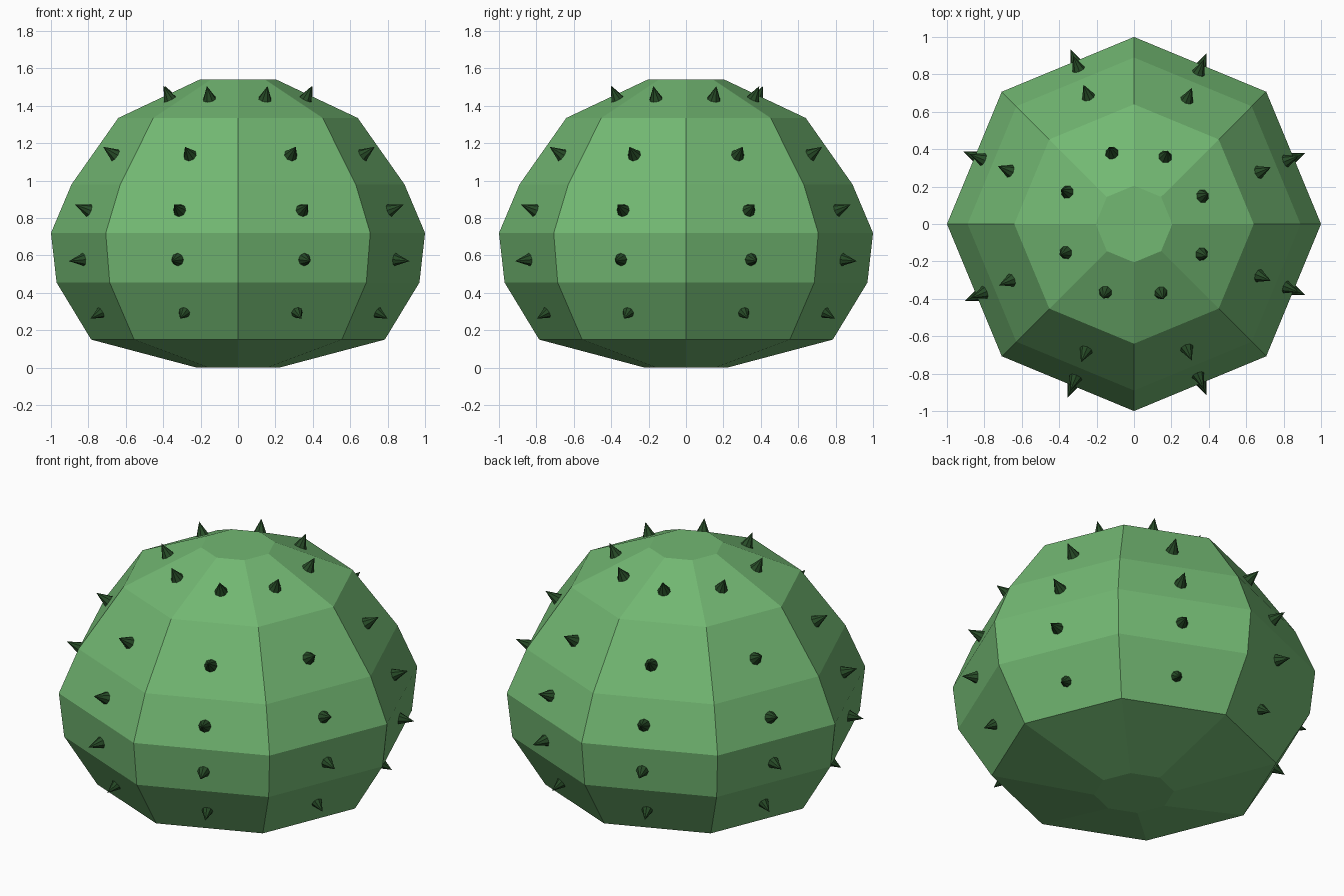
import bpy, bmesh, math
from mathutils import Vector, Matrix

if "Cube" in bpy.data.objects:
    bpy.data.objects.remove(bpy.data.objects["Cube"])

SIDES = 8
STEP = math.tau / SIDES
COS_HALF = math.cos(STEP / 2)

# Body profile: (corner radius, height)
PROFILE = [(0.22, 0.0), (0.785, 0.15), (0.97, 0.455), (1.0, 0.72),
           (0.89, 0.98), (0.64, 1.335), (0.205, 1.54)]


def make_object(name, bm, color):
    mesh = bpy.data.meshes.new(name)
    bm.to_mesh(mesh)
    bm.free()
    mat = bpy.data.materials.new(name + "_green")
    mat.diffuse_color = (*color, 1)
    mat.use_nodes = True
    mat.node_tree.nodes["Principled BSDF"].inputs["Base Color"].default_value = mat.diffuse_color
    mesh.materials.append(mat)
    obj = bpy.data.objects.new(name, mesh)
    bpy.context.collection.objects.link(obj)
    return obj


# Faceted eight-sided cactus body
bm = bmesh.new()
rings = [[bm.verts.new((r * math.cos(i * STEP), r * math.sin(i * STEP), z))
          for i in range(SIDES)] for r, z in PROFILE]
for low, high in zip(rings, rings[1:]):
    for i in range(SIDES):
        j = (i + 1) % SIDES
        bm.faces.new((low[i], low[j], high[j], high[i]))
bm.faces.new(rings[-1])
bm.faces.new(rings[0][::-1])
make_object("cactus_body", bm, (0.17, 0.48, 0.17))

# Spines: one on every facet, standing along the facet normal
SHIFT = [0, -0.6, -2.8, -0.6, 2.1, 1.7, 0.5, 0]
TOP_SHIFT = [-0.4, -2.5, -5.2, -3.1, 0.2, -0.2, -1.1, -1.5]
# rows: profile segment, height, base radius, length, sideways shift in degrees
ROWS = [(1, 0.295, 0.034, 0.075, SHIFT), (2, 0.578, 0.037, 0.09, SHIFT),
        (3, 0.84, 0.038, 0.092, SHIFT), (4, 1.135, 0.039, 0.09, SHIFT),
        (5, 1.435, 0.039, 0.085, TOP_SHIFT)]
SINK = 0.006

bm = bmesh.new()
for seg, z, radius, length, shifts in ROWS:
    (r0, z0), (r1, z1) = PROFILE[seg], PROFILE[seg + 1]
    apothem = (r0 + (r1 - r0) * (z - z0) / (z1 - z0)) * COS_HALF
    for i, shift in enumerate(shifts):
        mid = (i + 0.5) * STEP
        off = math.radians(shift)
        dist = apothem / math.cos(off)
        base = Vector((dist * math.cos(mid + off), dist * math.sin(mid + off), z))
        out, up = z1 - z0, (r0 - r1) * COS_HALF
        normal = Vector((out * math.cos(mid), out * math.sin(mid), up)).normalized()
        centre = base + normal * (length / 2 - SINK)
        matrix = Matrix.Translation(centre) @ normal.to_track_quat('Z', 'Y').to_matrix().to_4x4()
        bmesh.ops.create_cone(bm, cap_ends=True, segments=8, radius1=radius,
                              radius2=0, depth=length, matrix=matrix)
bmesh.ops.remove_doubles(bm, verts=bm.verts, dist=1e-5)
make_object("cactus_spines", bm, (0.02, 0.07, 0.02))
